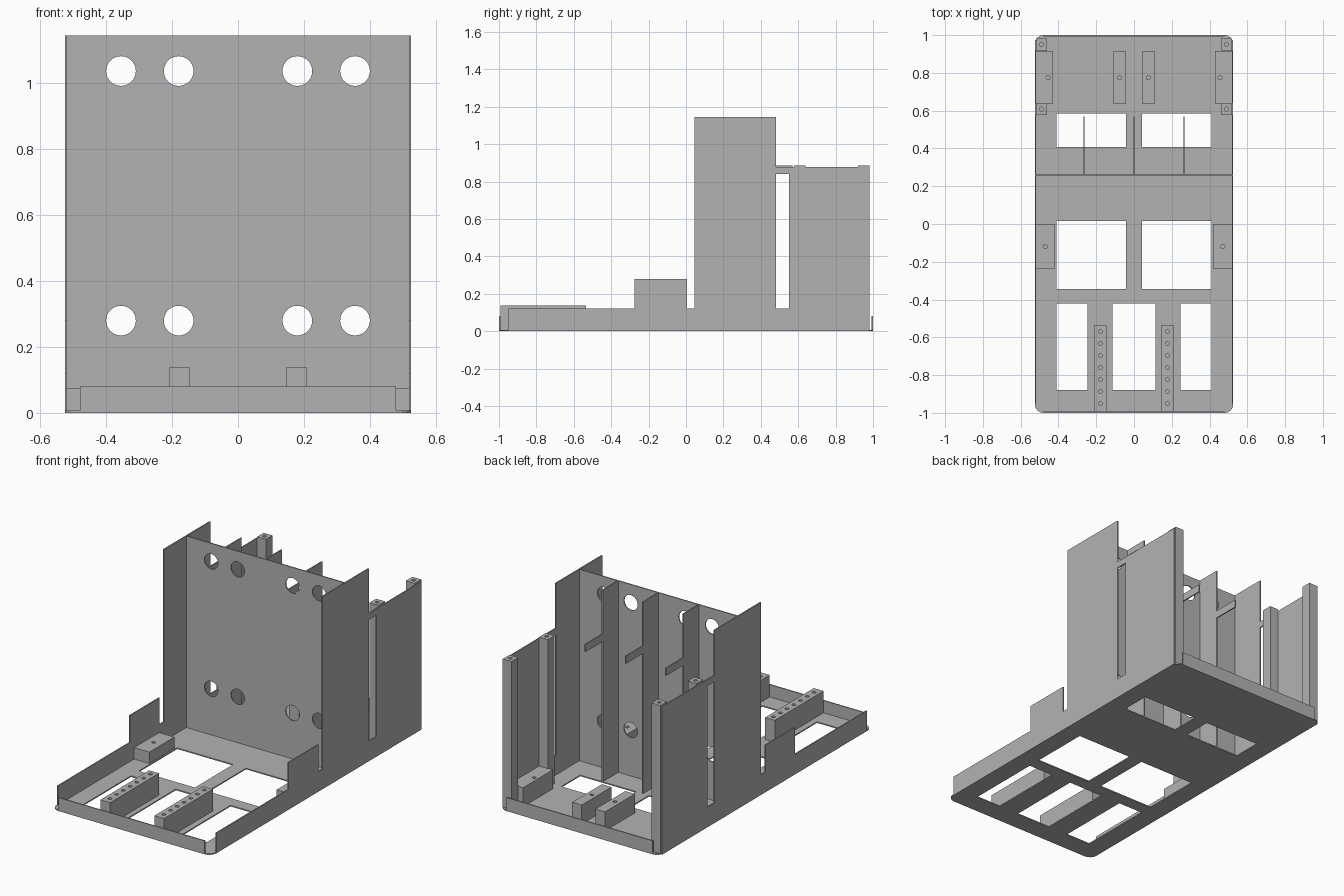
import bpy
import bmesh
import math
from mathutils import Matrix, Vector

old = bpy.data.objects.get("Cube")
if old:
    bpy.data.objects.remove(old, do_unlink=True)

grey = bpy.data.materials.new("sheet grey")
grey.use_nodes = True
grey.diffuse_color = (0.45, 0.45, 0.45, 1)
grey.node_tree.nodes["Principled BSDF"].inputs["Base Color"].default_value = (0.45, 0.45, 0.45, 1)

W = 0.525     # half width
T = 0.007     # sheet thickness
TOP = 1.145   # height of the tall panels


def finish(name, bm):
    bmesh.ops.recalc_face_normals(bm, faces=bm.faces)
    mesh = bpy.data.meshes.new(name)
    bm.to_mesh(mesh)
    bm.free()
    mesh.materials.append(grey)
    obj = bpy.data.objects.new(name, mesh)
    bpy.context.collection.objects.link(obj)
    return obj


def add_box(bm, x, y, z):
    """Box from three (low, high) ranges."""
    size = [r[1] - r[0] for r in (x, y, z)]
    mid = Vector([(r[0] + r[1]) / 2 for r in (x, y, z)])
    mat = Matrix.Translation(mid) @ Matrix.Diagonal((*size, 1))
    return bmesh.ops.create_cube(bm, size=1, matrix=mat)["verts"]


def add_cylinder(bm, centre, radius, depth, axis="Z", sides=16):
    mat = Matrix.Translation(centre)
    if axis == "Y":
        mat = mat @ Matrix.Rotation(math.pi / 2, 4, "X")
    bmesh.ops.create_cone(bm, cap_ends=True, segments=sides, radius1=radius,
                          radius2=radius, depth=depth, matrix=mat)


def box(name, x, y, z):
    bm = bmesh.new()
    add_box(bm, x, y, z)
    return finish(name, bm)


def cut(obj, bm):
    """Subtract the shapes in bm and discard the cutter."""
    cutter = finish("cutter", bm)
    cutter.hide_render = True
    mod = obj.modifiers.new("cut", "BOOLEAN")
    mod.operation = "DIFFERENCE"
    mod.solver = "EXACT"
    mod.object = cutter
    bpy.context.view_layer.update()
    graph = bpy.context.evaluated_depsgraph_get()
    mesh = bpy.data.meshes.new_from_object(obj.evaluated_get(graph))
    obj.modifiers.clear()
    obj.data = mesh
    bpy.data.objects.remove(cutter, do_unlink=True)


def side_sheet(name, profile, x):
    """Upright sheet from a (y, z) outline, thickness running from x."""
    bm = bmesh.new()
    face = bm.faces.new([bm.verts.new((x, y, z)) for y, z in profile])
    new = bmesh.ops.extrude_face_region(bm, geom=[face])["geom"]
    bmesh.ops.translate(bm, vec=(T, 0, 0),
                        verts=[v for v in new if isinstance(v, bmesh.types.BMVert)])
    return finish(name, bm)


def drilled_block(name, x, y, z, holes):
    """Block with small screw holes in its top."""
    block = box(name, x, y, z)
    bm = bmesh.new()
    for hx, hy in holes:
        add_cylinder(bm, (hx, hy, z[1]), 0.011, 0.08)
    cut(block, bm)


def mirrored(lo, hi, side):
    return tuple(sorted((lo * side, hi * side)))


# Base plate with rounded corners and rectangular windows
bm = bmesh.new()
add_box(bm, (-W, W), (-1, 1), (0, T))
upright = [e for e in bm.edges if abs(e.verts[0].co.z - e.verts[1].co.z) > T / 2]
bmesh.ops.bevel(bm, geom=upright, offset=0.045, segments=4, profile=0.5, affect="EDGES")
base = finish("base_plate", bm)
windows = bmesh.new()
deep = (-0.1, 0.1)
add_box(windows, (-0.115, 0.115), (-0.88, -0.42), deep)
for s in (-1, 1):
    add_box(windows, mirrored(0.245, 0.41, s), (-0.88, -0.42), deep)
    add_box(windows, mirrored(0.042, 0.41, s), (-0.345, 0.015), deep)
    add_box(windows, mirrored(0.042, 0.41, s), (0.408, 0.585), deep)
cut(base, windows)

# Low lips at the front and back edges
box("front_lip", (-0.48, 0.48), (-1, -1 + T), (0, 0.08))
box("back_lip", (-0.48, 0.48), (1 - T, 1), (0, 0.08))

# Stepped side walls with a tall slot
wall_outline = [(-0.95, 0), (0.975, 0), (0.975, 0.878), (0.48, 0.878), (0.48, TOP),
                (0.045, TOP), (0.045, 0.12), (0.005, 0.12), (0.005, 0.28),
                (-0.275, 0.28), (-0.275, 0.12), (-0.95, 0.12)]
for label, x in (("left", W - T), ("right", -W)):
    wall = side_sheet(label + "_side_wall", wall_outline, x)
    slot = bmesh.new()
    add_box(slot, (x - 0.1, x + 0.1), (0.48, 0.55), (0.12, 0.84))
    cut(wall, slot)

# Upright cross panel with round openings
panel = box("cross_panel", (-W + T, W - T), (0.255, 0.255 + T), (T, TOP))
holes = bmesh.new()
for x in (-0.355, -0.18, 0.18, 0.355):
    for z in (0.28, 1.037):
        add_cylinder(holes, (x, 0.26, z), 0.045, 0.2, "Y", 40)
cut(panel, holes)

# Upright dividers, each with a short arm to the rear
divider_outline = [(0.26, T), (0.408, T), (0.408, 0.84), (0.57, 0.84),
                   (0.57, 0.885), (0.408, 0.885), (0.408, TOP), (0.26, TOP)]
for name, x in (("left", 0.265), ("middle", 0), ("right", -0.265)):
    side_sheet(name + "_divider", divider_outline, x - T / 2)

# Blocks and posts, repeated on both sides
for label, s in (("left", 1), ("right", -1)):
    rail_holes = [(0.177 * s, -0.95 + 0.0635 * i) for i in range(7)]
    drilled_block(label + "_front_rail", mirrored(0.145, 0.209, s),
                  (-1 + T, -0.535), (T, 0.137), rail_holes)
    drilled_block(label + "_middle_block", mirrored(0.418, W - T, s),
                  (-0.235, 0), (T, 0.075), [(0.47 * s, -0.12)])
    drilled_block(label + "_rear_inner_block", mirrored(0.045, 0.108, s),
                  (0.635, 0.915), (T, 0.12), [(0.076 * s, 0.775)])
    drilled_block(label + "_rear_outer_block", mirrored(0.43, W - T, s),
                  (0.635, 0.915), (T, 0.12), [(0.455 * s, 0.775)])
    for end, y in (("rear", 0.95), ("inner", 0.609)):
        drilled_block(label + "_" + end + "_post", mirrored(0.46, W - T, s),
                      (y - 0.031, y + 0.031), (T, 0.887), [(0.49 * s, y)])
